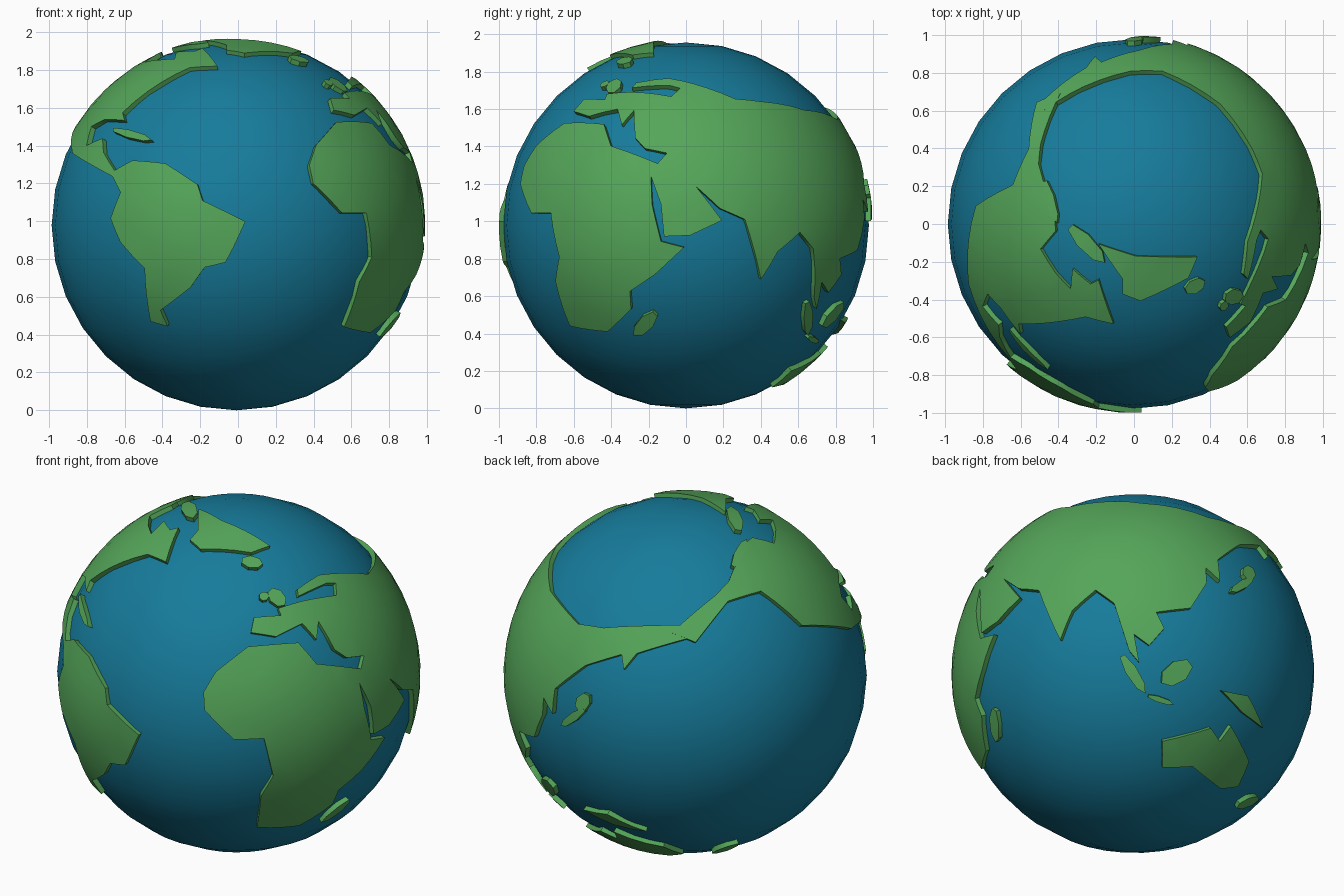
import bpy, bmesh, math
from mathutils import Vector
from mathutils.geometry import delaunay_2d_cdt

if "Cube" in bpy.data.objects:
    bpy.data.objects.remove(bpy.data.objects["Cube"])

CENTRE = Vector((-0.008, 0, 0.978))
OCEAN_R, LAND_INNER = 0.978, 0.958

# sketch planes: azimuth, elevation, plane centre u, v, units per radius
PLANES = {
    "front": (0, 0, 236, 225, 189),
    "right": (90, 0, 686, 226, 187),
    "top": (0, 90, 1132, 225, 189),
    "atlantic": (35, 25, 239, 673, 182),
    "pacific": (215, 25, 685, 672, 182),
    "asia": (140, -30, 1133, 673, 182),
}


def material(name, colour):
    m = bpy.data.materials.new(name)
    m.diffuse_color = (*colour, 1)
    m.use_nodes = True
    m.node_tree.nodes["Principled BSDF"].inputs["Base Color"].default_value = m.diffuse_color
    return m


def project(plane, pts):
    """Push points of a sketch plane onto the unit sphere."""
    az, el, cu, cv, s = PLANES[plane]
    a, e = math.radians(az), math.radians(el)
    right = Vector((math.cos(a), math.sin(a), 0))
    up = Vector((-math.sin(e) * math.sin(a), math.sin(e) * math.cos(a), math.cos(e)))
    out = right.cross(up)
    res = []
    for u, v in pts:
        h, k = (u - cu) / s, (cv - v) / s
        d = math.sqrt(max(1 - h * h - k * k, 0.0))
        res.append((right * h + up * k + out * d).normalized())
    return res


def finish(obj, mat):
    obj.data.materials.append(mat)
    bpy.ops.object.select_all(action='DESELECT')
    obj.select_set(True)
    bpy.context.view_layer.objects.active = obj
    bpy.ops.object.shade_smooth_by_angle(angle=math.radians(35))


def spread(n=900):
    """Evenly spread points that give the land its curvature."""
    for i in range(n):
        z = 1 - (2 * i + 1) / n
        r, t = math.sqrt(1 - z * z), i * 2.399963
        yield Vector((r * math.cos(t), r * math.sin(t), z))


def land(name, *coasts):
    """Raised slab of land inside the joined coast strokes."""
    coast = sum(coasts, [])
    ring = []
    for a, b in zip(coast, coast[1:] + coast[:1]):
        n = max(1, math.ceil(a.angle(b, 0) / 0.1))
        ring += [a.lerp(b, i / n).normalized() for i in range(n)]
    mid = sum(ring, Vector()).normalized()
    e1 = mid.orthogonal().normalized()
    e2 = mid.cross(e1)

    def flat(p):
        return Vector((p.dot(e1), p.dot(e2))) / (1 + p.dot(mid))

    def lift(q):
        f = q.length_squared
        return ((e1 * q.x + e2 * q.y) * 2 + mid * (1 - f)) / (1 + f)

    inner = [p for p in spread() if p.dot(mid) > -0.6
             and min(p.angle(c) for c in ring) > 0.04]
    pts = [flat(p) for p in ring + inner]
    verts, _, faces, *_ = delaunay_2d_cdt(pts, [], [list(range(len(ring)))], 1, 1e-5)
    bm = bmesh.new()
    bv = [bm.verts.new(lift(q)) for q in verts]
    for f in faces:
        bm.faces.new([bv[i] for i in f])
    bmesh.ops.delete(bm, geom=[v for v in bm.verts if not v.link_faces], context='VERTS')
    ext = bmesh.ops.extrude_face_region(bm, geom=bm.faces[:], use_keep_orig=True)
    for g in ext["geom"]:
        if isinstance(g, bmesh.types.BMVert):
            g.co *= LAND_INNER
    bmesh.ops.recalc_face_normals(bm, faces=bm.faces)
    me = bpy.data.meshes.new(name)
    bm.to_mesh(me)
    bm.free()
    obj = bpy.data.objects.new(name, me)
    obj.location = CENTRE
    bpy.context.collection.objects.link(obj)
    finish(obj, GREEN)


def island(name, plane, u, v, length, width, angle):
    """Small seven-sided island."""
    c, s = math.cos(math.radians(angle)), math.sin(math.radians(angle))
    pts = []
    for i in range(7):
        t = i * math.tau / 7
        x, y = length / 2 * math.cos(t), width / 2 * math.sin(t)
        pts.append((u + x * c - y * s, v + x * s + y * c))
    land(name, project(plane, pts))


BLUE = material("ocean_blue", (0.008, 0.2, 0.33))
GREEN = material("land_green", (0.09, 0.38, 0.1))

# ocean ball
bpy.ops.mesh.primitive_uv_sphere_add(segments=32, ring_count=16, radius=OCEAN_R, location=CENTRE)
ocean = bpy.context.object
ocean.name = "ocean"
finish(ocean, BLUE)

# western continents: polar coast, ocean-side coast, far-side coast
west_north = project("top", [
    (1060, 94), (1040, 145), (1038, 165), (1054, 215), (1055, 232), (1040, 250), (1055, 274),
    (1070, 290), (1072, 270), (1090, 285), (1098, 281), (1113, 325), (1085, 318), (1018, 325)])
west_south = project("front", [
    (124, 120), (104, 119), (91, 126), (86, 145), (102, 138), (103, 152), (114, 170), (132, 160),
    (165, 163), (197, 184), (202, 200), (245, 221), (233, 247), (225, 262), (204, 267), (190, 287),
    (160, 310), (167, 326), (150, 321), (144, 268), (120, 242), (110, 218), (120, 192), (112, 176),
    (72, 153)])
west_far = project("top", [(968, 240), (975, 207), (1012, 186), (1028, 150), (1036, 103)])
land("western_continents", west_north, west_south, west_far)

# eastern continents: polar coast, inner seas, south coasts, far-side coast
east_north = project("top", [
    (1082, 88), (1130, 72), (1162, 72), (1220, 105), (1252, 150), (1262, 175), (1258, 205)])
east_inner = project("atlantic", [
    (320, 576), (299, 590), (300, 597), (328, 584), (337, 584), (338, 596), (303, 602), (280, 609),
    (283, 616), (256, 618), (253, 633), (278, 637), (304, 624), (318, 640), (320, 622), (336, 650),
    (348, 658), (365, 656), (362, 669), (318, 664), (300, 643), (250, 647), (218, 672), (206, 692),
    (207, 710), (236, 739), (266, 738), (275, 775), (263, 795), (259, 826), (296, 825)])
east_south = project("right", [
    (608, 332), (631, 310), (630, 292), (655, 275), (684, 248), (661, 242), (652, 205), (651, 177),
    (661, 205), (664, 237), (690, 236), (722, 221), (696, 187), (720, 209), (745, 220), (761, 280),
    (778, 252), (800, 233)])
east_gulfs = project("asia", [
    (1112, 603), (1127, 650), (1137, 662), (1132, 634), (1147, 645), (1162, 628), (1154, 612),
    (1188, 608), (1204, 583), (1203, 568), (1217, 581), (1215, 560)])
east_far = project("pacific", [(584, 664), (620, 653), (622, 668), (635, 652), (690, 636), (692, 624)])
land("eastern_continents", east_north, east_inner, east_south, east_gulfs, east_far)

# large islands
land("polar_island", project("top", [
    (1098, 245), (1135, 257), (1197, 258), (1188, 279), (1140, 302), (1122, 295), (1122, 280)]))
land("southern_continent", project("asia", [
    (1160, 740), (1208, 727), (1217, 740), (1228, 725), (1246, 760), (1235, 785), (1218, 787),
    (1190, 765), (1160, 766)]))
land("tropical_island", project("asia", [(1219, 690), (1245, 695), (1260, 727), (1240, 712)]))

# small islands: plane, centre, length, width, turn
island("polar_channel_island", "top", 1086, 245, 52, 16, 46)
island("polar_west_island", "top", 1050, 202, 46, 9, 74)
island("north_island", "atlantic", 254, 563, 22, 12, 10)
island("channel_east_island", "atlantic", 279, 598, 22, 15, 45)
island("channel_west_island", "atlantic", 266, 597, 10, 9, 0)
island("gulf_island", "front", 131, 134, 42, 8, 15)
island("plateau_island", "right", 645, 325, 32, 15, 135)
island("strait_island", "asia", 1131, 673, 46, 12, 58)
island("strait_strip", "asia", 1158, 699, 28, 6, 18)
island("equator_island", "asia", 1174, 672, 36, 22, 145)
island("far_south_island", "asia", 1245, 801, 25, 8, 155)
island("far_east_island_north", "asia", 1246, 573, 16, 12, 60)
island("far_east_island_south", "asia", 1239, 585, 26, 9, 150)
